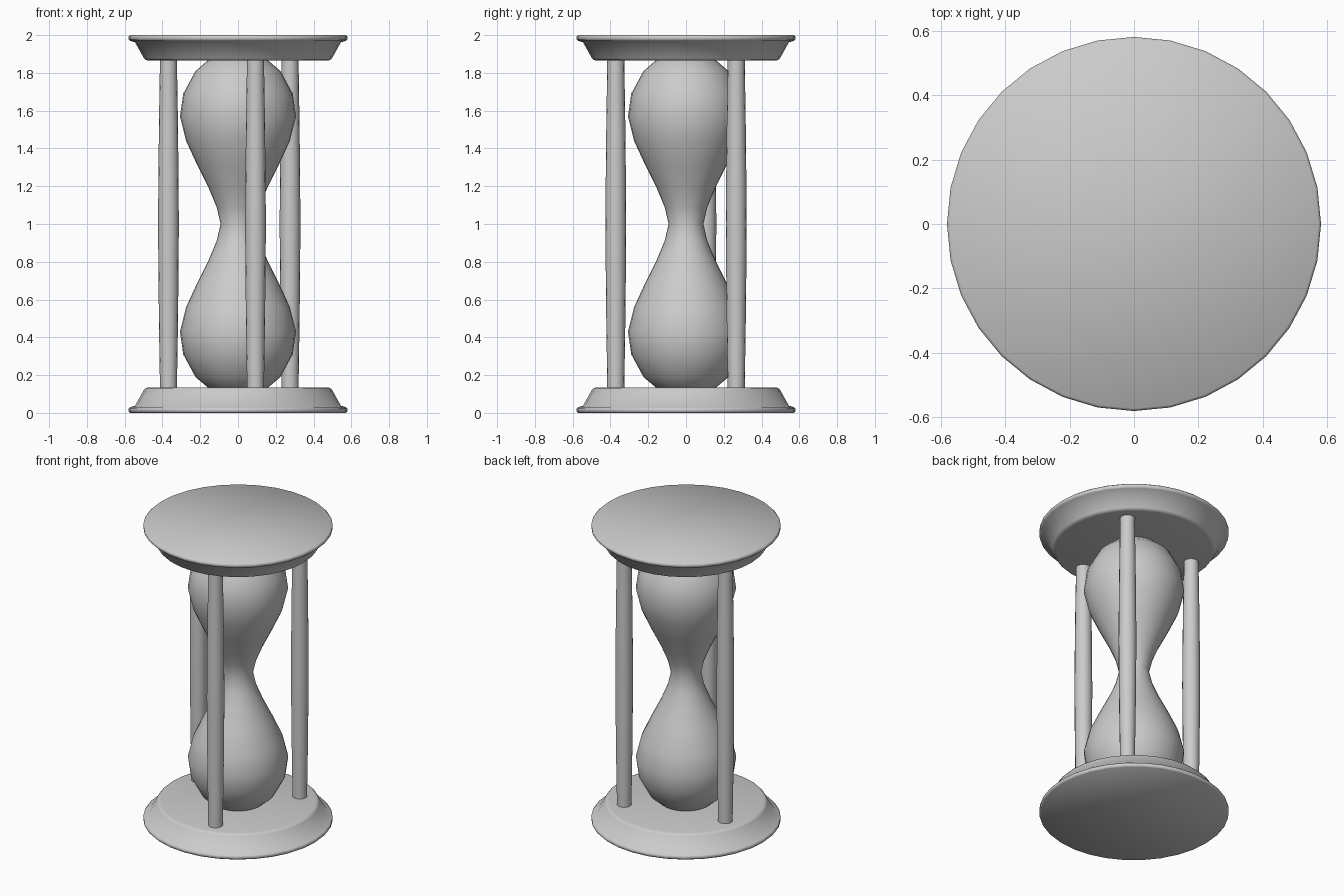
import bpy, bmesh
from math import sin, cos, pi, radians

if "Cube" in bpy.data.objects:
    bpy.data.objects.remove(bpy.data.objects["Cube"])


def lathe(name, profile, sides, location=(0, 0, 0), angle=35):
    """Revolve (radius, z) points around z, capping both ends."""
    bm = bmesh.new()
    rings = [[bm.verts.new((r * cos(2 * pi * i / sides), r * sin(2 * pi * i / sides), z))
              for i in range(sides)] for r, z in profile]
    for a, b in zip(rings, rings[1:]):
        for i in range(sides):
            j = (i + 1) % sides
            bm.faces.new((a[i], a[j], b[j], b[i]))
    bm.faces.new(rings[0])
    bm.faces.new(rings[-1])
    bmesh.ops.recalc_face_normals(bm, faces=bm.faces)
    mesh = bpy.data.meshes.new(name)
    bm.to_mesh(mesh)
    bm.free()
    obj = bpy.data.objects.new(name, mesh)
    obj.location = location
    bpy.context.collection.objects.link(obj)
    bpy.ops.object.select_all(action='DESELECT')
    obj.select_set(True)
    bpy.context.view_layer.objects.active = obj
    bpy.ops.object.shade_smooth_by_angle(angle=radians(angle))
    return obj


def flip(profile):
    """Mirror a profile about mid-height z = 1."""
    return [(r, 2 - z) for r, z in reversed(profile)]


# Base and top plates: flared discs with softened rims
plate = [(0.572, 0), (0.58, 0.008), (0.58, 0.022), (0.572, 0.03), (0.545, 0.038),
         (0.498, 0.122), (0.49, 0.131), (0.475, 0.135)]
lathe("base_plate", plate, 32, angle=50)
lathe("top_plate", flip(plate), 32, angle=50)

# Glass: two bulbs meeting at a narrow waist
bulb = [(0.11, 0.105), (0.16, 0.135), (0.225, 0.19), (0.29, 0.31), (0.307, 0.43),
        (0.275, 0.56), (0.215, 0.69), (0.155, 0.81), (0.113, 0.91)]
lathe("glass_bulbs", bulb + [(0.092, 1.0)] + flip(bulb), 32, angle=60)

# Three slightly swollen pillars around the glass
half = [(0.045, 0.11), (0.046, 0.2), (0.05, 0.45), (0.053, 0.72)]
for n in range(3):
    a = radians(-76 + 120 * n)
    lathe(f"pillar_{n + 1}", half + [(0.055, 1.0)] + flip(half), 16,
          (0.383 * cos(a), 0.383 * sin(a), 0))
